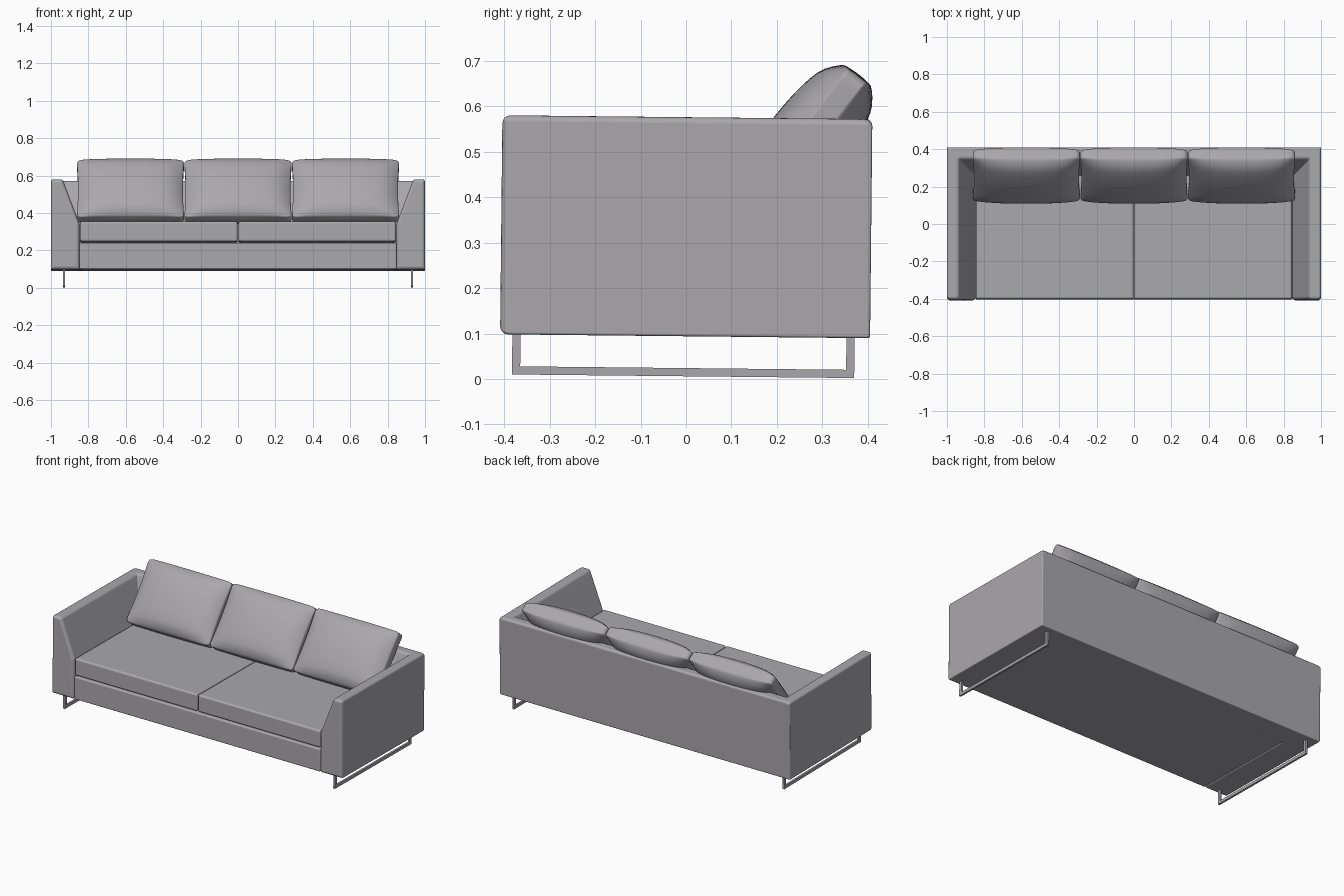
import bpy, bmesh, math
from mathutils import Matrix, Vector

cube = bpy.data.objects.get("Cube")
if cube:
    bpy.data.objects.remove(cube, do_unlink=True)

COLOR = (0.40, 0.39, 0.41, 1)
fabric = bpy.data.materials.new("warm grey")
fabric.use_nodes = True
fabric.diffuse_color = COLOR
fabric.node_tree.nodes["Principled BSDF"].inputs["Base Color"].default_value = COLOR

# The whole sofa leans back very slightly
LEAN = Matrix.Translation((0, -0.003, 0)) @ Matrix.Rotation(math.radians(-0.6), 4, "X")


def finish(bm, name, bevel=0, weighted=False, subdiv=0):
    bmesh.ops.recalc_face_normals(bm, faces=bm.faces)
    bm.transform(LEAN)
    mesh = bpy.data.meshes.new(name)
    bm.to_mesh(mesh)
    bm.free()
    mesh.materials.append(fabric)
    obj = bpy.data.objects.new(name, mesh)
    bpy.context.collection.objects.link(obj)
    mesh.shade_smooth()
    if bevel:
        mod = obj.modifiers.new("Rounded edges", "BEVEL")
        mod.width, mod.segments = bevel, 4
        mod.limit_method = "WEIGHT" if weighted else "ANGLE"
        mod.harden_normals = True
    elif subdiv:
        obj.modifiers.new("Soft", "SUBSURF").levels = subdiv
        obj.modifiers["Soft"].render_levels = subdiv
    else:
        mesh.set_sharp_from_angle(angle=math.radians(30))
    return obj


def add_box(bm, lo, hi):
    lo, hi = Vector(lo), Vector(hi)
    m = Matrix.Translation((lo + hi) / 2) @ Matrix.Diagonal((*(hi - lo), 1))
    bmesh.ops.create_cube(bm, size=1, matrix=m)


def box(name, lo, hi, bevel):
    bm = bmesh.new()
    add_box(bm, lo, hi)
    return finish(bm, name, bevel)


# Arms and back: one tapered profile swept around three sides with mitred corners
FRONT, BACK = -0.407, 0.407
profile = [(0, 0.094), (0, 0.576), (0.062, 0.576), (0.152, 0.34), (0.152, 0.094)]
bm = bmesh.new()
rings = []
for sx, at_back in ((-1, False), (-1, True), (1, True), (1, False)):
    rings.append([bm.verts.new((sx * (1 - d), BACK - d if at_back else FRONT, z))
                  for d, z in profile])
n = len(profile)
for r0, r1 in zip(rings, rings[1:]):
    for i in range(n):
        j = (i + 1) % n
        bm.faces.new((r0[i], r0[j], r1[j], r1[i]))
bm.faces.new(rings[0])
bm.faces.new(rings[-1])
weight = bm.edges.layers.float.new("bevel_weight_edge")
for e in bm.edges:
    a, b = (v.co for v in e.verts)
    at_front = a.y < FRONT + 0.01 and b.y < FRONT + 0.01
    on_top = min(a.z, b.z) > 0.5
    e[weight] = 1.0 if at_front else 0.8 if on_top else 0.3
finish(bm, "arms_and_back", 0.018, weighted=True)

# Base and the two seat cushions
box("seat_base", (-0.848, -0.402, 0.095), (0.848, 0.3, 0.236), 0.008)
for side, x0, x1 in (("right", -0.845, -0.002), ("left", 0.002, 0.845)):
    box(side + "_seat_cushion", (x0, -0.402, 0.243), (x1, 0.3, 0.35), 0.012)

# Three plump back cushions leaning on the back
LENGTH, TILT = 0.385, math.radians(53)
up = Vector((0, math.cos(TILT), math.sin(TILT)))
out = Vector((0, -math.sin(TILT), math.cos(TILT)))
centre = Vector((0, 0.257, 0.518))


def back_cushion(name, cx, width):
    bm = bmesh.new()
    bmesh.ops.create_cube(bm, size=2)
    bmesh.ops.subdivide_edges(bm, edges=bm.edges, cuts=11, use_grid_fill=True)
    for v in bm.verts:
        a, b, c = v.co
        fill = ((1 - a * a) * (1 - b * b)) ** 0.45
        half = 0.026 + 0.05 * fill + 0.014 * (1 - a ** 4)
        x = a * width / 2 * (1 - 0.025 * (1 - b * b))
        y = b * LENGTH / 2 * (1 + 0.02 * (1 - a * a) * (1 - c * c))
        v.co = centre + Vector((cx + x, 0, 0)) + up * y + out * (c * half)
    finish(bm, name, subdiv=1)


for name, cx in (("right", -0.575), ("middle", 0), ("left", 0.575)):
    back_cushion(name + "_back_cushion", cx, 0.575)

# Sled legs: a flat bar frame under each arm
for side, cx in (("right", -0.93), ("left", 0.93)):
    bm = bmesh.new()
    x0, x1 = cx - 0.006, cx + 0.006
    add_box(bm, (x0, -0.38, 0.006), (x1, 0.373, 0.024))
    for y in (-0.38, 0.355):
        add_box(bm, (x0, y, 0.024), (x1, y + 0.018, 0.1))
    finish(bm, side + "_sled_leg")
